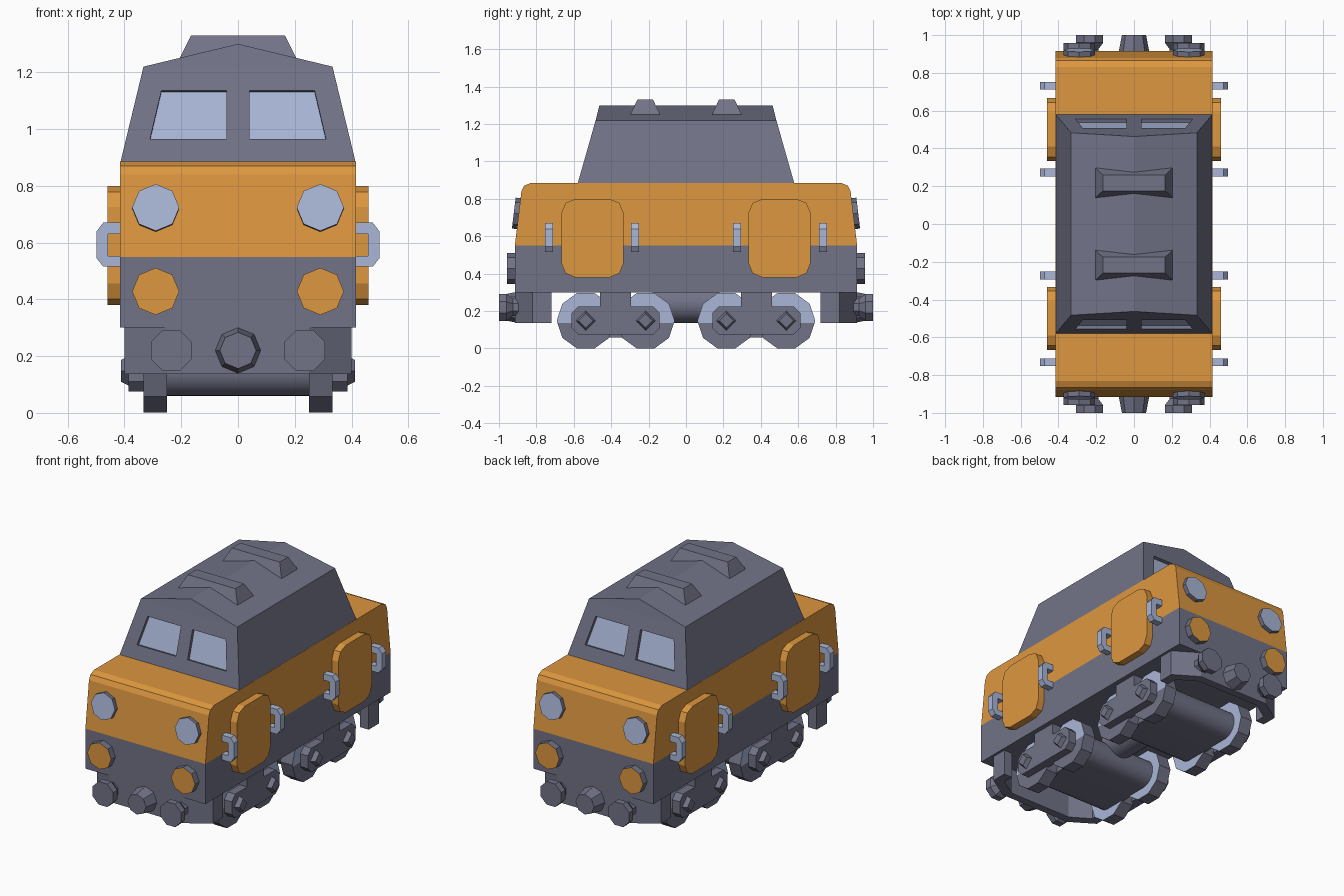
import bpy, bmesh, math
from mathutils import Vector

if "Cube" in bpy.data.objects:
    bpy.data.objects.remove(bpy.data.objects["Cube"])


def material(name, rgb):
    m = bpy.data.materials.new(name)
    m.diffuse_color = (*rgb, 1)
    m.use_nodes = True
    m.node_tree.nodes["Principled BSDF"].inputs["Base Color"].default_value = m.diffuse_color
    return m


GREY = material("slate grey", (0.165, 0.17, 0.24))
ORANGE = material("orange", (0.72, 0.31, 0.05))
BLUE = material("pale blue", (0.40, 0.47, 0.68))


def build(name, bm, *mats):
    bmesh.ops.recalc_face_normals(bm, faces=bm.faces[:])
    me = bpy.data.meshes.new(name)
    bm.to_mesh(me)
    bm.free()
    for m in mats:
        me.materials.append(m)
    ob = bpy.data.objects.new(name, me)
    bpy.context.collection.objects.link(ob)
    return ob


def loft(bm, rings):
    """Closed solid through rings of equal length; returns the last cap."""
    vs = [[bm.verts.new(p) for p in r] for r in rings]
    n = len(vs[0])
    for a, b in zip(vs, vs[1:]):
        for i in range(n):
            bm.faces.new((a[i], a[(i + 1) % n], b[(i + 1) % n], b[i]))
    bm.faces.new(vs[0][::-1])
    return bm.faces.new(vs[-1])


def prism(name, pts, axis, a, b, mat):
    """Extrude a 2D outline along an axis."""
    place = {'x': lambda p, t: (t, p[0], p[1]),
             'y': lambda p, t: (p[0], t, p[1]),
             'z': lambda p, t: (p[0], p[1], t)}[axis]
    bm = bmesh.new()
    loft(bm, [[place(p, t) for p in pts] for t in (a, b)])
    return build(name, bm, mat)


def turned(name, start, direction, stations, n, mat, cap=None, phase=0.0):
    """Round part from (distance, radius) stations along a direction."""
    d = Vector(direction).normalized()
    u = Vector((0, 1, 0)) if abs(d.x) > 0.5 else Vector((1, 0, 0))
    v = d.cross(u)
    ang = [phase + 2 * math.pi * i / n for i in range(n)]
    bm = bmesh.new()
    end = loft(bm, [[Vector(start) + d * t + (u * math.cos(a) + v * math.sin(a)) * r
                     for a in ang] for t, r in stations])
    if cap:
        end.material_index = 1
    return build(name, bm, mat, *([cap] if cap else []))


def rounded(cx, cy, hw, hh, r, steps):
    """Outline of a rectangle with rounded corners."""
    pts = []
    for k, (sx, sy) in enumerate([(1, 1), (-1, 1), (-1, -1), (1, -1)]):
        for i in range(steps + 1):
            a = math.pi / 2 * (k + i / steps)
            pts.append((cx + sx * (hw - r) + r * math.cos(a),
                        cy + sy * (hh - r) + r * math.sin(a)))
    return pts


def rect(hx, hy, z):
    return [(-hx, -hy, z), (hx, -hy, z), (hx, hy, z), (-hx, hy, z)]


# Body: grey lower hull, orange upper hull with sloped ends
bm = bmesh.new()
loft(bm, [rect(0.415, 0.915, 0.30), rect(0.415, 0.915, 0.55)])
build("lower_body", bm, GREY)
bm = bmesh.new()
loft(bm, [rect(0.415, 0.915, 0.55), rect(0.415, 0.88, 0.84),
          rect(0.415, 0.865, 0.87), rect(0.415, 0.83, 0.885)])
build("upper_body", bm, ORANGE)

# Cabin with a ridged roof
bm = bmesh.new()
top = loft(bm, [rect(0.415, 0.58, 0.88), rect(0.333, 0.483, 1.22)])
corner = list(top.verts)
bmesh.ops.delete(bm, geom=[top], context='FACES_ONLY')
f, b = bm.verts.new((0, -0.463, 1.30)), bm.verts.new((0, 0.463, 1.30))
for loop in ((corner[0], corner[1], f), (corner[1], corner[2], b, f),
             (corner[2], corner[3], b), (corner[3], corner[0], f, b)):
    bm.faces.new(loop)
cabin = build("cabin", bm, GREY)

# Windows: recesses cut into both sloping ends, glass on the recess floor
OUTLINE = [(0.04, 0.965), (0.31, 0.965), (0.27, 1.135), (0.04, 1.135)]
SLOPE = 0.097 / 0.34


def window_ring(sx, sy, depth):
    n = Vector((0, sy, SLOPE)).normalized()
    return [Vector((sx * x, sy * (0.58 - (z - 0.88) * SLOPE), z)) - n * depth
            for x, z in OUTLINE]


cut = bmesh.new()
glass = bmesh.new()
for sx in (-1, 1):
    for sy in (-1, 1):
        loft(cut, [window_ring(sx, sy, t) for t in (-0.03, 0.025)])
        loft(glass, [window_ring(sx, sy, t) for t in (0.019, 0.027)])
cutter = build("window_cutter", cut, GREY)
cutter.hide_render = True
build("window_glass", glass, BLUE)
mod = cabin.modifiers.new("windows", 'BOOLEAN')
mod.operation, mod.solver, mod.object = 'DIFFERENCE', 'EXACT', cutter
deps = bpy.context.evaluated_depsgraph_get()
cut_mesh = bpy.data.meshes.new_from_object(cabin.evaluated_get(deps))
cabin.modifiers.clear()
cabin.data = cut_mesh
bpy.data.objects.remove(cutter)

# Roof vents
for sy in (-1, 1):
    bm = bmesh.new()
    loft(bm, [[(x, y + sy * 0.218, z) for x, y, z in rect(hx, hy, hz)]
              for hx, hy, hz in ((0.205, 0.08, 1.25), (0.165, 0.042, 1.33))])
    build("roof_vent", bm, GREY)

# Ends: skirt, lamps, buffers, coupler
for sy in (-1, 1):
    half = [(0.25, 0.915), (0.40, 0.82), (0.40, 0.72), (0.34, 0.72), (0.34, 0.79), (0.22, 0.865)]
    plan = half + [(-x, y) for x, y in half[::-1]]
    prism("end_skirt", [(x, sy * y) for x, y in plan], 'z', 0.137, 0.30, GREY)
    turned("coupler", (0, sy * 0.90, 0.22), (0, sy, 0), [(0, 0.083), (0.10, 0.064)], 8, GREY)
    for sx in (-1, 1):
        turned("upper_lamp", (sx * 0.29, sy * 0.888, 0.72), (0, sy, 0.12),
               [(0, 0.083), (0.033, 0.083)], 8, GREY, BLUE)
        turned("lower_lamp", (sx * 0.29, sy * 0.91, 0.428), (0, sy, 0),
               [(0, 0.083), (0.047, 0.083)], 8, GREY, ORANGE)
        turned("buffer", (sx * 0.235, sy * 0.88, 0.22), (0, sy, 0),
               [(0, 0.05), (0.045, 0.05), (0.08, 0.078), (0.12, 0.078)], 8, GREY,
               phase=math.pi / 8)

# Sides: doors and grab handles
HANDLE = [(0.41, 0.515), (0.475, 0.515), (0.498, 0.545), (0.498, 0.64), (0.475, 0.67),
          (0.41, 0.67), (0.41, 0.63), (0.458, 0.63), (0.458, 0.552), (0.41, 0.552)]
for sx in (-1, 1):
    for sy in (-1, 1):
        prism("side_door", rounded(sy * 0.5, 0.59, 0.166, 0.21, 0.075, 2), 'x',
              sx * 0.41, sx * 0.46, ORANGE)
        for y in (0.272, 0.732):
            prism("grab_handle", [(sx * x, z) for x, z in HANDLE], 'y',
                  sy * y - 0.021, sy * y + 0.021, BLUE)

# Bogies: core, wheels, side frames and axle caps
WZ = 0.148
smooth = []
for sy in (-1, 1):
    mid = sy * 0.376
    smooth.append(prism("bogie_core", rounded(mid, WZ, 0.25, 0.088, 0.087, 8), 'x',
                        -0.26, 0.26, GREY))
    prism("bogie_mount", rounded(mid, 0.26, 0.08, 0.06, 0.01, 1), 'x', -0.26, 0.26, GREY)
    for sx in (-1, 1):
        frame = [(-0.235, 0.11), (-0.20, 0.075), (0.20, 0.075), (0.235, 0.11), (0.235, 0.19),
                 (0.20, 0.225), (0.083, 0.225), (0.083, 0.305), (-0.083, 0.305),
                 (-0.083, 0.225), (-0.20, 0.225), (-0.235, 0.19)]
        prism("side_frame", [(mid + y, z) for y, z in frame], 'x', sx * 0.32, sx * 0.385, GREY)
        for y in (0.216, 0.536):
            wheel = turned("wheel", (sx * 0.25, sy * y, WZ), (sx, 0, 0),
                           [(0, 0.155), (0.083, 0.155)], 10, GREY)
            # Pale sides, with the lower part of the outer side grey
            wheel.data.materials.append(BLUE)
            bm = bmesh.new()
            bm.from_mesh(wheel.data)
            bmesh.ops.bisect_plane(bm, geom=bm.verts[:] + bm.edges[:] + bm.faces[:],
                                   plane_co=(0, 0, 0.137), plane_no=(0, 0, 1))
            for fc in bm.faces:
                c = fc.calc_center_median()
                if abs(fc.normal.x) > 0.9 and (c.z > 0.137 or abs(c.x) < 0.3):
                    fc.material_index = 1
            bm.to_mesh(wheel.data)
            bm.free()
            turned("axle_cap", (sx * 0.38, sy * y, WZ), (sx, 0, 0),
                   [(0, 0.055), (0.032, 0.038)], 4, GREY)

# Tank under the middle
smooth.append(turned("belly_tank", (0, -0.18, 0.237), (0, 1, 0),
                     [(0, 0.10), (0.36, 0.10)], 24, GREY))
for ob in smooth:
    bpy.ops.object.select_all(action='DESELECT')
    ob.select_set(True)
    bpy.context.view_layer.objects.active = ob
    bpy.ops.object.shade_smooth_by_angle(angle=math.radians(35))
